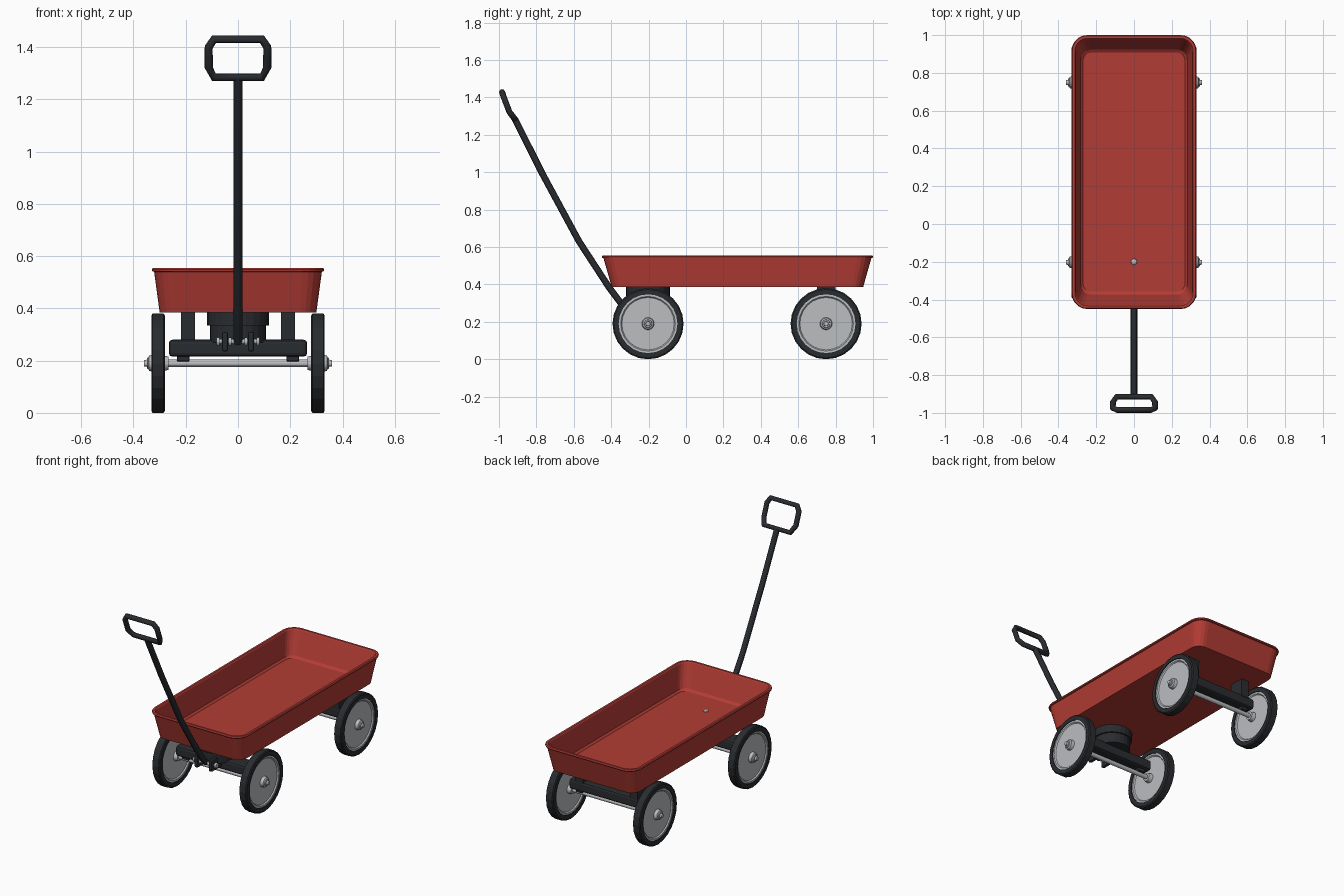
import bpy, bmesh
from math import sin, cos, pi

if "Cube" in bpy.data.objects:
    bpy.data.objects.remove(bpy.data.objects["Cube"])


def material(name, rgb):
    m = bpy.data.materials.new(name)
    m.diffuse_color = (*rgb, 1)
    m.use_nodes = True
    m.node_tree.nodes["Principled BSDF"].inputs["Base Color"].default_value = m.diffuse_color
    return m


RED = material("red_paint", (0.45, 0.045, 0.035))
DARK = material("dark_metal", (0.022, 0.025, 0.029))
SILVER = material("silver", (0.5, 0.51, 0.53))


def finish(name, bm, mat):
    bmesh.ops.recalc_face_normals(bm, faces=bm.faces)
    me = bpy.data.meshes.new(name)
    bm.to_mesh(me)
    bm.free()
    me.materials.append(mat)
    ob = bpy.data.objects.new(name, me)
    bpy.context.collection.objects.link(ob)
    return ob


def loft(name, rings, mat, closed=False):
    """Skin a series of rings; cap the ends, or join last to first if closed."""
    bm = bmesh.new()
    vs = [[bm.verts.new(p) for p in r] for r in rings]
    n = len(vs[0])
    pairs = list(zip(vs, vs[1:])) + ([(vs[-1], vs[0])] if closed else [])
    for a, b in pairs:
        for i in range(n):
            j = (i + 1) % n
            bm.faces.new((a[i], a[j], b[j], b[i]))
    if not closed:
        bm.faces.new(vs[0])
        bm.faces.new(vs[-1])
    return finish(name, bm, mat)


def lathe(name, profile, centre, mat, n=24, axis="x", closed=False):
    """Revolve (offset, radius) pairs around the x or z axis through centre."""
    cx, cy, cz = centre
    rings = []
    for o, r in profile:
        ring = []
        for k in range(n):
            u, v = r * sin(2 * pi * k / n), r * cos(2 * pi * k / n)
            ring.append((cx + o, cy + u, cz + v) if axis == "x" else (cx + u, cy + v, cz + o))
        rings.append(ring)
    return loft(name, rings, mat, closed)


def box(name, lo, hi, mat, bevel=0.0):
    bm = bmesh.new()
    bmesh.ops.create_cube(bm, size=1)
    for v in bm.verts:
        v.co = [(a + b) / 2 + c * (b - a) for a, b, c in zip(lo, hi, v.co)]
    if bevel:
        bmesh.ops.bevel(bm, geom=bm.edges[:], offset=bevel, segments=2,
                        profile=0.5, affect="EDGES")
    return finish(name, bm, mat)


def tube(name, points, radius, mat, cyclic=False):
    cu = bpy.data.curves.new(name, "CURVE")
    cu.dimensions = "3D"
    cu.bevel_depth, cu.bevel_resolution, cu.use_fill_caps = radius, 2, True
    sp = cu.splines.new("POLY")
    sp.points.add(len(points) - 1)
    for p, co in zip(sp.points, points):
        p.co = (*co, 1)
    sp.use_cyclic_u = cyclic
    cu.materials.append(mat)
    ob = bpy.data.objects.new(name, cu)
    bpy.context.collection.objects.link(ob)
    bpy.ops.object.select_all(action="DESELECT")
    ob.select_set(True)
    bpy.context.view_layer.objects.active = ob
    bpy.ops.object.convert(target="MESH")


def rounded_rect(hx, hy, r, z, cy=0.275, seg=5):
    pts = []
    for q, (sx, sy) in enumerate(((1, 1), (-1, 1), (-1, -1), (1, -1))):
        for k in range(seg + 1):
            a = (q + k / seg) * pi / 2
            pts.append((sx * (hx - r) + r * cos(a), cy + sy * (hy - r) + r * sin(a), z))
    return pts


# Tray: outer bottom, flared wall, rolled rim, inner wall, floor
loft("tray", [rounded_rect(*s) for s in (
    (0.300, 0.672, 0.060, 0.385),
    (0.321, 0.716, 0.075, 0.540),
    (0.328, 0.723, 0.080, 0.542),
    (0.330, 0.725, 0.082, 0.548),
    (0.326, 0.721, 0.078, 0.555),
    (0.313, 0.708, 0.066, 0.555),
    (0.308, 0.703, 0.062, 0.548),
    (0.282, 0.648, 0.052, 0.410),
    (0.270, 0.632, 0.042, 0.399))], RED)
lathe("floor_bolt", [(0, 0.017), (0.006, 0.015), (0.01, 0.008)],
      (0, -0.2, 0.398), SILVER, 12, "z")

# Axles, beams and wheels
for end, y in (("front", -0.203), ("rear", 0.749)):
    lathe(end + "_axle", [(-0.36, 0.012), (-0.345, 0.014), (0.345, 0.014), (0.36, 0.012)],
          (0, y, 0.19), SILVER, 12)
    box(end + "_beam", (-0.265, y - 0.05, 0.215), (0.265, y + 0.05, 0.28), DARK, 0.014)
    for side, s in (("left", -1), ("right", 1)):
        tag = f"{end}_{side}_"
        box(tag + "axle_clamp", (s * 0.21 - 0.024, y - 0.028, 0.196),
            (s * 0.21 + 0.024, y + 0.028, 0.222), DARK, 0.006)
        c = (s * 0.306, y, 0.19)
        lathe(tag + "tire", [(o * s, r) for o, r in (
            (-0.026, 0.157), (-0.026, 0.183), (-0.021, 0.19), (0.021, 0.19),
            (0.026, 0.183), (0.026, 0.157))], c, DARK, 24, closed=True)
        lathe(tag + "wheel_disc", [(o * s, r) for o, r in (
            (-0.040, 0.026), (-0.014, 0.030), (-0.014, 0.140), (-0.021, 0.146),
            (-0.021, 0.158), (0.021, 0.158), (0.021, 0.146), (0.014, 0.140),
            (0.014, 0.033), (0.034, 0.030), (0.038, 0.022), (0.043, 0.020))],
            c, SILVER, 24)

# Rear posts between beam and tray
for side, s in (("left", -1), ("right", 1)):
    box(f"rear_{side}_post", (s * 0.192 - 0.027, 0.70, 0.27),
        (s * 0.192 + 0.027, 0.80, 0.388), DARK)

# Front turntable
lathe("turntable_upper", [(0.335, 0.118), (0.387, 0.118)], (0, -0.203, 0), DARK, 24, "z")
lathe("turntable_lower", [(0.27, 0.108), (0.335, 0.108)], (0, -0.203, 0), DARK, 24, "z")

# Handle yoke: two brackets and a pin
for side, s in (("left", -1), ("right", 1)):
    box(f"yoke_{side}_bracket", (s * 0.05 - 0.012, -0.352, 0.235),
        (s * 0.05 + 0.012, -0.24, 0.31), DARK, 0.008)
    lathe(f"pin_{side}_cap", [(0, 0.017), (s * 0.012, 0.015)],
          (s * 0.07, -0.325, 0.273), SILVER, 12)
    lathe(f"pin_{side}_washer", [(0, 0.015), (s * 0.012, 0.015)],
          (s * 0.024, -0.325, 0.273), SILVER, 12)
lathe("yoke_pin", [(-0.075, 0.009), (0.075, 0.009)], (0, -0.325, 0.273), SILVER, 12)

# Pull handle and grip loop
tube("handle_shaft", [(0, -0.322, 0.270), (0, -0.353, 0.306), (0, -0.412, 0.385),
                      (0, -0.572, 0.630), (0, -0.767, 0.990), (0, -0.915, 1.285)], 0.0175, DARK)
half = [(0.092, -0.915, 1.284), (0.112, -0.944, 1.322),
        (0.112, -0.974, 1.400), (0.092, -0.984, 1.430)]
tube("handle_grip", half + [(-x, y, z) for x, y, z in reversed(half)], 0.016, DARK, True)
